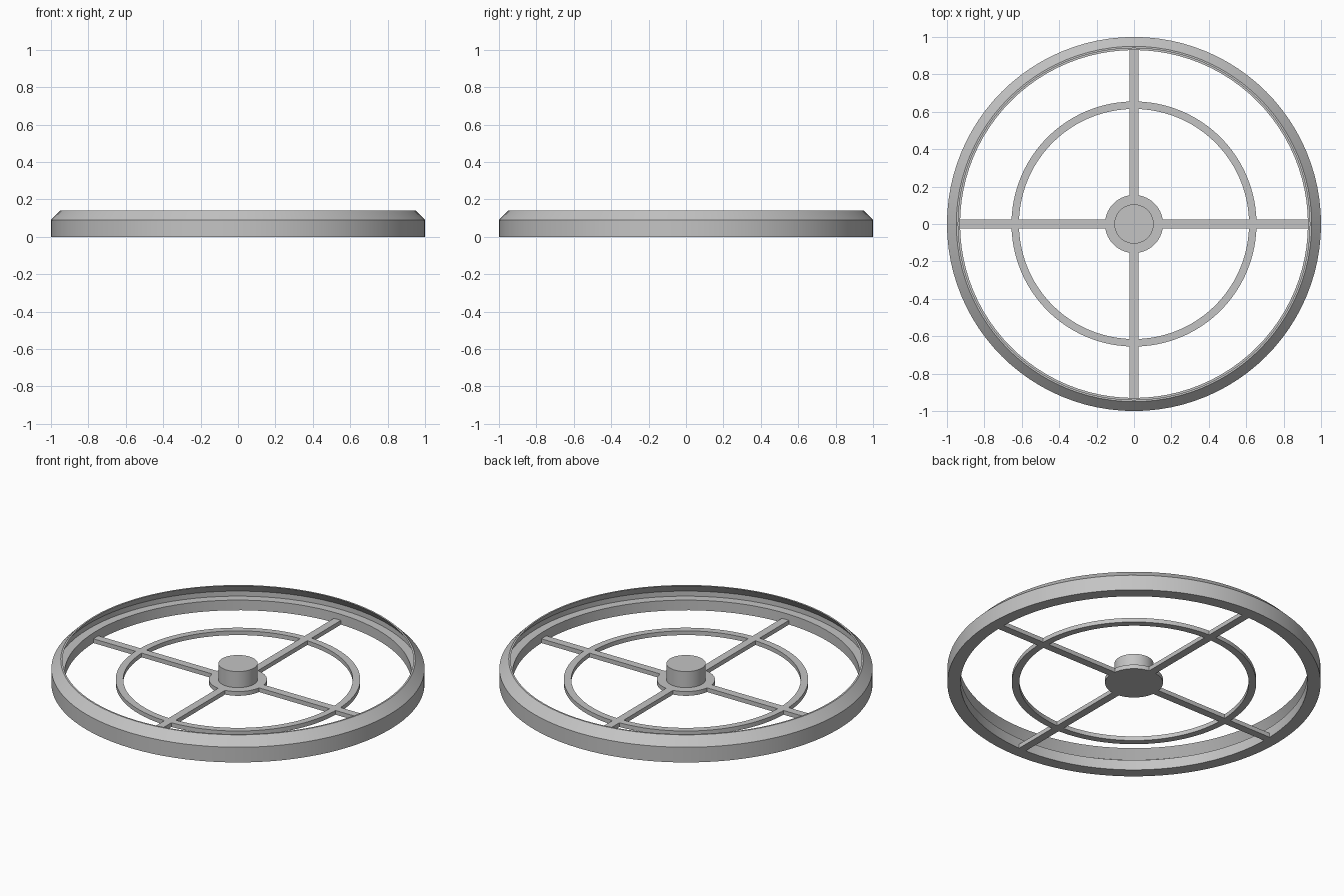
import bpy
import math

cube = bpy.data.objects.get("Cube")
if cube:
    bpy.data.objects.remove(cube, do_unlink=True)

SEGMENTS = 96
FLOOR_TOP = 0.025

grey = bpy.data.materials.new("plain grey")
grey.use_nodes = True
grey.diffuse_color = (0.55, 0.55, 0.55, 1)
grey.node_tree.nodes["Principled BSDF"].inputs["Base Color"].default_value = grey.diffuse_color


def finish(obj, name):
    obj.name = name
    obj.data.materials.append(grey)
    bpy.ops.object.select_all(action="DESELECT")
    obj.select_set(True)
    bpy.context.view_layer.objects.active = obj
    bpy.ops.object.shade_smooth_by_angle(angle=math.radians(30))


def lathe(name, profile):
    """Revolve a closed (radius, height) outline, listed anticlockwise, about z."""
    count = len(profile)
    verts = []
    for i in range(SEGMENTS):
        a = math.tau * i / SEGMENTS
        verts += [(r * math.cos(a), r * math.sin(a), z) for r, z in profile]
    faces = []
    for i in range(SEGMENTS):
        here, there = i * count, (i + 1) % SEGMENTS * count
        for j in range(count):
            k = (j + 1) % count
            faces.append((here + j, there + j, there + k, here + k))
    mesh = bpy.data.meshes.new(name)
    mesh.from_pydata(verts, [], faces)
    obj = bpy.data.objects.new(name, mesh)
    bpy.context.collection.objects.link(obj)
    finish(obj, name)


def disc(name, radius, bottom, top):
    bpy.ops.mesh.primitive_cylinder_add(vertices=SEGMENTS, radius=radius, depth=top - bottom,
                                        location=(0, 0, (bottom + top) / 2))
    finish(bpy.context.object, name)


# Outer rim: bevelled shoulder outside, inner lip with a hollow groove above it
lathe("rim", [(0.93, 0), (1, 0), (1, 0.09), (0.95, 0.14), (0.94, 0.14),
              (0.98, 0.09), (0.98, 0.06), (0.93, 0.06)])

# Thin middle ring
lathe("middle_ring", [(0.615, 0), (0.655, 0), (0.655, FLOOR_TOP), (0.615, FLOOR_TOP)])

# Hub plate and raised boss
disc("hub_plate", 0.155, 0, FLOOR_TOP)
disc("hub_boss", 0.105, FLOOR_TOP - 0.01, 0.12)

# Four spokes from the hub plate to the rim
START, END, WIDTH = 0.14, 0.94, 0.046
for side, name in enumerate(("left", "back", "right", "front")):
    angle = side * math.pi / 2
    middle = (START + END) / 2
    bpy.ops.mesh.primitive_cube_add(
        size=1, rotation=(0, 0, angle),
        location=(middle * math.cos(angle), middle * math.sin(angle), FLOOR_TOP / 2))
    spoke = bpy.context.object
    spoke.scale = (END - START, WIDTH, FLOOR_TOP)
    bpy.ops.object.transform_apply(location=False, rotation=False, scale=True)
    finish(spoke, name + "_spoke")
